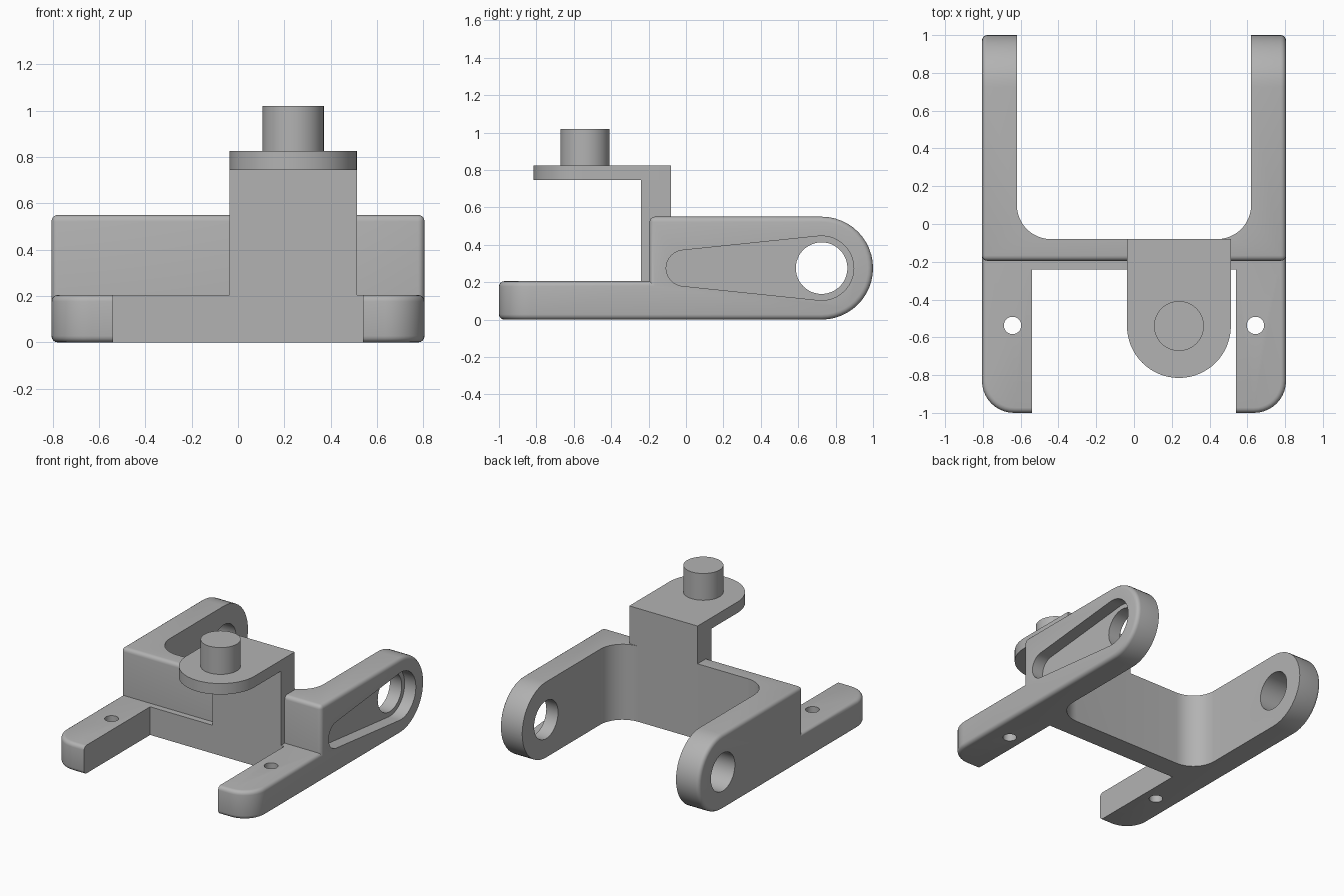
import bpy, bmesh, math
from mathutils import Vector

default = bpy.data.objects.get("Cube")
if default:
    bpy.data.objects.remove(default, do_unlink=True)

grey = bpy.data.materials.new("plain_grey")
grey.use_nodes = True
COLOUR = (0.45, 0.45, 0.45, 1)
grey.diffuse_color = COLOUR
grey.node_tree.nodes["Principled BSDF"].inputs["Base Color"].default_value = COLOUR


def arc(cx, cy, r, start, end, steps=24):
    """Points on an arc, angles in degrees."""
    angles = [math.radians(start + (end - start) * i / steps) for i in range(steps + 1)]
    return [(cx + r * math.cos(a), cy + r * math.sin(a)) for a in angles]


def circle(cx, cy, r):
    return arc(cx, cy, r, 0, 360, 48)[:-1]


def prism(name, points, axis, low, high):
    """Extrude an outline: along z it lies in xy, along x it lies in yz."""
    bm = bmesh.new()
    place = (lambda p: (p[0], p[1], low)) if axis == "z" else (lambda p: (low, p[0], p[1]))
    face = bm.faces.new([bm.verts.new(place(p)) for p in points])
    moved = bmesh.ops.extrude_face_region(bm, geom=[face])["geom"]
    step = Vector((0, 0, high - low)) if axis == "z" else Vector((high - low, 0, 0))
    bmesh.ops.translate(bm, vec=step, verts=[v for v in moved if isinstance(v, bmesh.types.BMVert)])
    bmesh.ops.recalc_face_normals(bm, faces=bm.faces)
    mesh = bpy.data.meshes.new(name)
    bm.to_mesh(mesh)
    bm.free()
    mesh.materials.append(grey)
    obj = bpy.data.objects.new(name, mesh)
    bpy.context.collection.objects.link(obj)
    return obj


def box(name, x0, x1, y0, y1, z0, z1):
    return prism(name, [(x0, y0), (x1, y0), (x1, y1), (x0, y1)], "z", z0, z1)


def combine(target, tool, operation):
    """Apply one boolean and discard the tool."""
    mod = target.modifiers.new("boolean", "BOOLEAN")
    mod.operation, mod.solver, mod.object = operation, "EXACT", tool
    bpy.context.view_layer.objects.active = target
    bpy.ops.object.modifier_apply(modifier=mod.name)
    bpy.data.objects.remove(tool, do_unlink=True)


# Main dimensions
HALF, INNER, GAP = 0.805, 0.62, 0.54
BACK, FRONT, STEP, LEDGE = -0.08, -0.195, 0.21, -0.24
EYE_Y, EYE_Z, EYE_R = 0.725, 0.28, 0.275

# Body: side profile across the full width, with a rounded rear end
profile = [(-1, 0.005), (-1, STEP), (FRONT, STEP), (FRONT, EYE_Z + EYE_R)]
profile += arc(EYE_Y, EYE_Z, EYE_R, 90, -90)
body = prism("yoke_body", profile, "x", -HALF, HALF)

# Round the front plan corners, then soften the outer edges
bm = bmesh.new()
bm.from_mesh(body.data)
corners = [e for e in bm.edges if all(v.co.y < -0.99 for v in e.verts)
           and abs(e.verts[0].co.z - e.verts[1].co.z) > 0.1]
bmesh.ops.bevel(bm, geom=corners, offset=0.17, segments=10, profile=0.5, affect="EDGES")
sharp = [e for e in bm.edges if e.calc_face_angle_signed(0) > math.radians(40)]
bmesh.ops.bevel(bm, geom=sharp, offset=0.028, segments=4, profile=0.5, affect="EDGES")
bm.to_mesh(body.data)
bm.free()

# Rear opening with filleted inner corners, and front opening
R = 0.18
opening = [(INNER, 1.2), (-INNER, 1.2)]
opening += arc(-INNER + R, BACK + R, R, 180, 270, 12)
opening += arc(INNER - R, BACK + R, R, 270, 360, 12)
combine(body, prism("rear_cutter", opening, "z", -1, 2), "DIFFERENCE")
combine(body, box("front_cutter", -GAP, GAP, -1.5, LEDGE, -1, 2), "DIFFERENCE")

# Mounting holes in the prongs
for side in (-1, 1):
    hole = prism("mount_cutter", circle(side * 0.643, -0.537, 0.046), "z", -1, 2)
    combine(body, hole, "DIFFERENCE")

# Pivot hole through both arms, and tapered pocket in the left arm
combine(body, prism("pivot_cutter", circle(EYE_Y, EYE_Z, 0.138), "x", -2, 2), "DIFFERENCE")
tilt = 5.5
pocket = arc(EYE_Y, EYE_Z, 0.172, -90 - tilt, 90 + tilt)
pocket += arc(-0.01, EYE_Z, 0.096, 90 + tilt, 270 - tilt)
combine(body, prism("pocket_cutter", pocket, "x", 0.715, 1), "DIFFERENCE")

# Riser merged into the wall
PIN_X, PIN_Y, WIDE = 0.238, -0.54, 0.275
riser = box("riser", PIN_X - WIDE, PIN_X + WIDE, LEDGE, BACK, 0.005, 0.75)
combine(body, riser, "UNION")

# Overhanging plate and pin
outline = [(PIN_X + WIDE, BACK), (PIN_X - WIDE, BACK)]
outline += arc(PIN_X, PIN_Y, WIDE, 180, 360, 32)
plate = prism("top_plate", outline, "z", 0.75, 0.83)
pin = prism("top_pin", circle(PIN_X, PIN_Y, 0.132), "z", 0.83, 1.025)

# Smooth the curves while keeping edges crisp, and rest the model on the ground
for obj in (body, plate, pin):
    obj.location.z = -0.005
    bpy.ops.object.select_all(action="DESELECT")
    obj.select_set(True)
    bpy.context.view_layer.objects.active = obj
    bpy.ops.object.shade_smooth_by_angle(angle=math.radians(30))
